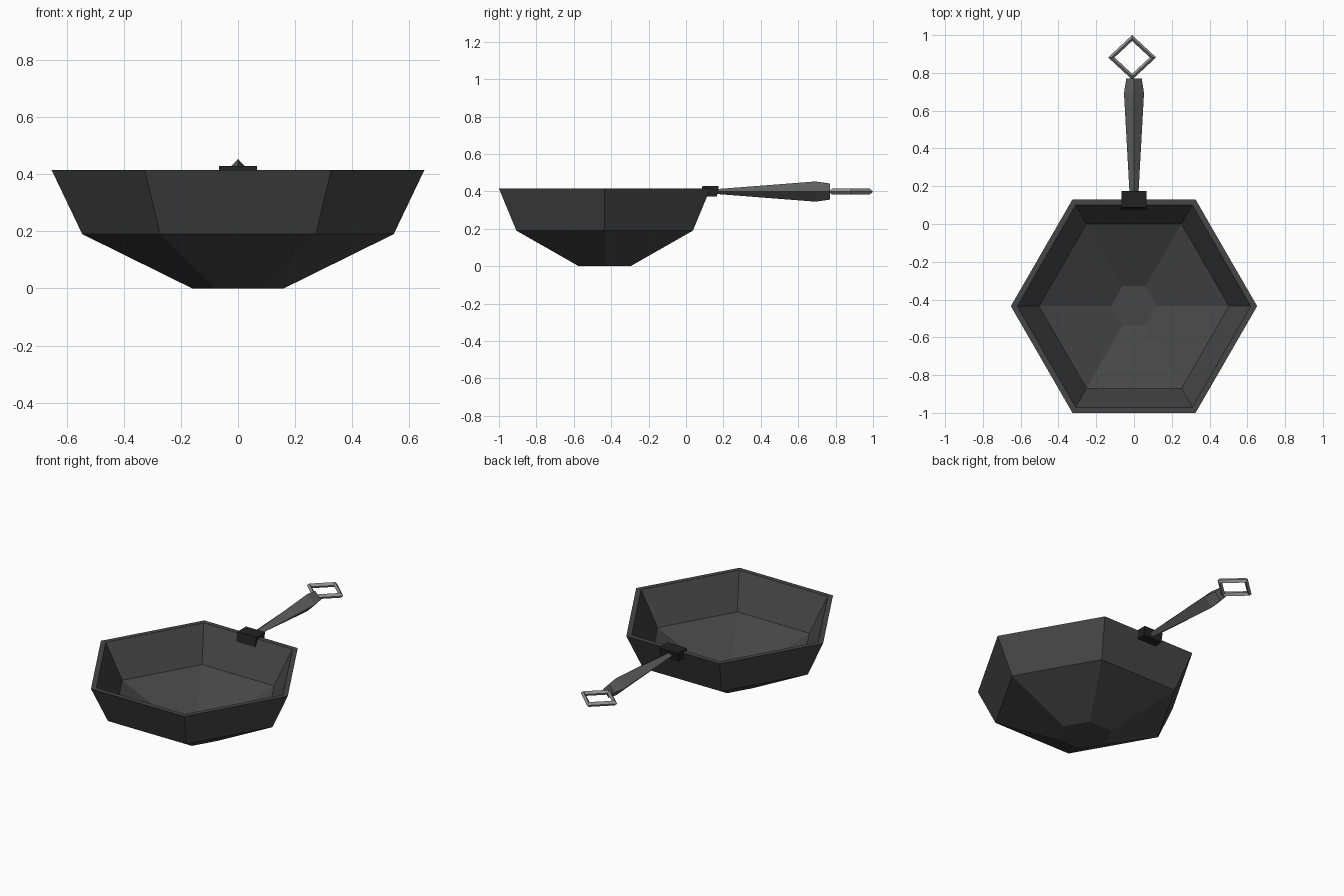
import bpy, bmesh
from math import cos, sin, pi
from mathutils import Vector

if "Cube" in bpy.data.objects:
    bpy.data.objects.remove(bpy.data.objects["Cube"])


def material(name, v):
    m = bpy.data.materials.new(name)
    m.diffuse_color = (v, v, v, 1)
    m.use_nodes = True
    m.node_tree.nodes["Principled BSDF"].inputs["Base Color"].default_value = m.diffuse_color
    return m


def loft(name, rings, mat, closed=False):
    """Skin consecutive rings of points; cap the ends unless closed in a loop."""
    bm = bmesh.new()
    vs = [[bm.verts.new(p) for p in ring] for ring in rings]
    pairs = list(zip(vs, vs[1:])) + ([(vs[-1], vs[0])] if closed else [])
    for a, b in pairs:
        for i in range(len(a)):
            j = (i + 1) % len(a)
            bm.faces.new((a[i], a[j], b[j], b[i]))
    if not closed:
        bm.faces.new(vs[0])
        bm.faces.new(vs[-1])
    bmesh.ops.recalc_face_normals(bm, faces=bm.faces)
    me = bpy.data.meshes.new(name)
    bm.to_mesh(me)
    bm.free()
    me.materials.append(mat)
    ob = bpy.data.objects.new(name, me)
    bpy.context.collection.objects.link(ob)
    return ob


iron = material("cast iron", 0.062)
black = material("black bracket", 0.016)
grey = material("handle grey", 0.125)
steel = material("ring steel", 0.30)

# Hexagonal pan: up the outside, over the rim, down the inside
pan_profile = [(0.16, 0), (0.545, 0.19), (0.652, 0.414),
               (0.618, 0.414), (0.503, 0.205), (0.122, 0.03)]
loft("pan", [[(r * cos(k * pi / 3), -0.435 + r * sin(k * pi / 3), z)
              for k in range(6)] for r, z in pan_profile], iron)

# Bracket clipped over the rim
clip = [(0.175, 0.428), (0.088, 0.428), (0.077, 0.37), (0.165, 0.373)]
loft("bracket", [[(x, y, z) for y, z in clip] for x in (-0.066, 0.066)], black)

# Handle with a diamond section: y, half width, half height
sections = [(0.15, 0.023, 0.012), (0.693, 0.053, 0.054), (0.77, 0.041, 0.043)]
zc = 0.399
loft("handle", [[(w, y, zc), (0, y, zc + h), (-w, y, zc), (0, y, zc - h)]
                for y, w, h in sections], grey)

# Square hanging ring standing on its corner
loft("hanging_ring",
     [[(-0.01 + 1.05 * (0.105 + 0.016 * cos(b)) * cos(a),
        0.882 + 0.975 * (0.105 + 0.016 * cos(b)) * sin(a),
        zc + 0.015 * sin(b)) for b in (0, pi / 2, pi, 3 * pi / 2)]
      for a in (0, pi / 2, pi, 3 * pi / 2)], steel, closed=True)
